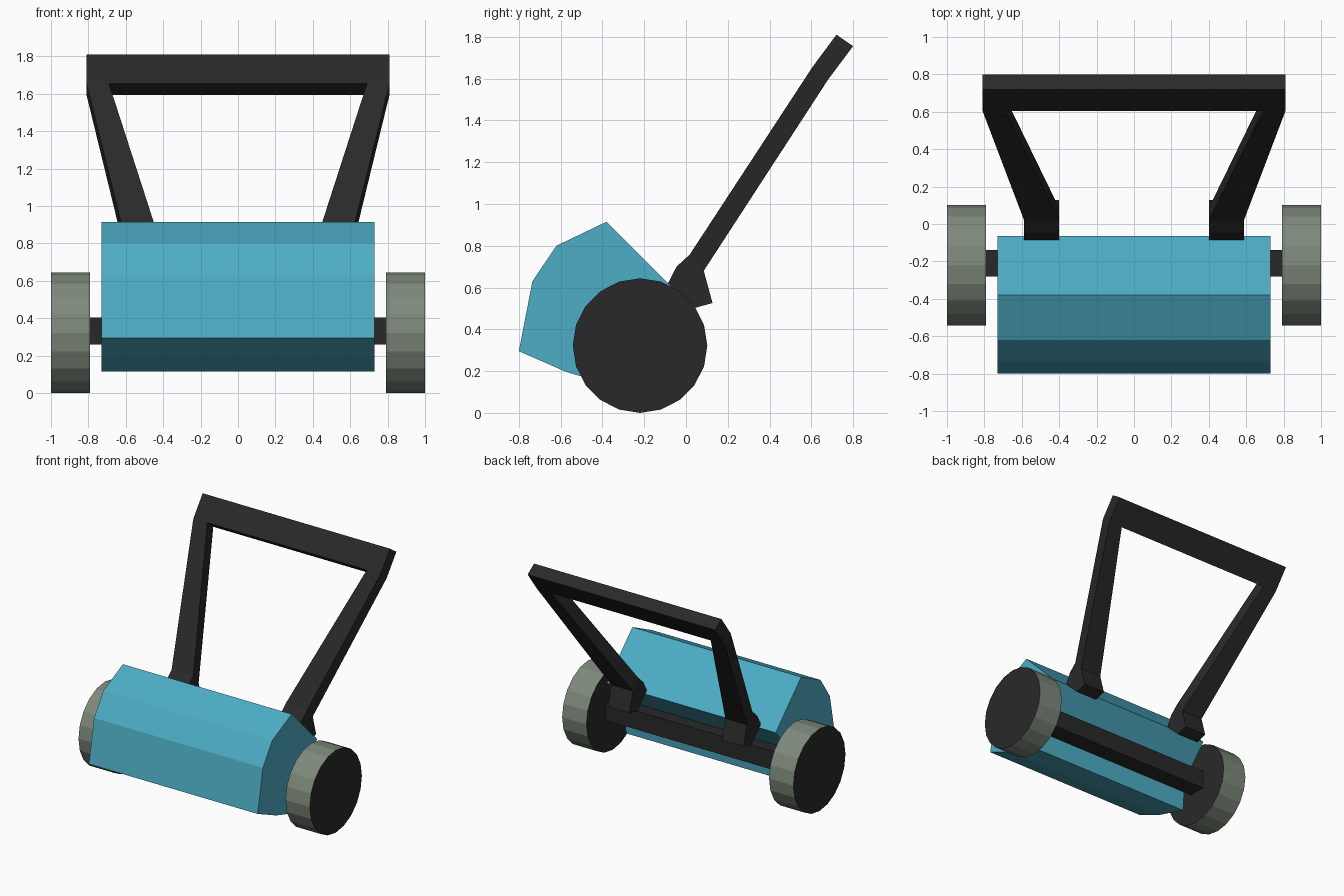
import bpy, bmesh, math

if "Cube" in bpy.data.objects:
    bpy.data.objects.remove(bpy.data.objects["Cube"])


def material(name, rgb):
    m = bpy.data.materials.new(name)
    m.diffuse_color = (*rgb, 1)
    m.use_nodes = True
    m.node_tree.nodes["Principled BSDF"].inputs["Base Color"].default_value = m.diffuse_color
    return m


BLUE = material("blue_paint", (0.075, 0.42, 0.56))
DARK = material("dark_plastic", (0.022, 0.022, 0.022))
GREY = material("grey_tread", (0.21, 0.25, 0.2))


def make_object(name, bm, *mats):
    bmesh.ops.recalc_face_normals(bm, faces=bm.faces)
    me = bpy.data.meshes.new(name)
    bm.to_mesh(me)
    bm.free()
    for m in mats:
        me.materials.append(m)
    ob = bpy.data.objects.new(name, me)
    bpy.context.collection.objects.link(ob)
    return ob


def loft(bm, rings):
    """Join matching rings of points with quads and cap both ends."""
    loops = [[bm.verts.new(p) for p in ring] for ring in rings]
    n = len(loops[0])
    for a, b in zip(loops, loops[1:]):
        for i in range(n):
            j = (i + 1) % n
            bm.faces.new((a[i], a[j], b[j], b[i]))
    return [bm.faces.new(loops[0]), bm.faces.new(loops[-1])]


def extrude_x(name, profile, x0, x1, mat, cap_mat=None):
    """Extrude a (y, z) profile along x."""
    bm = bmesh.new()
    caps = loft(bm, [[(x, y, z) for y, z in profile] for x in (x0, x1)])
    if cap_mat:
        for f in caps:
            f.material_index = 1
        return make_object(name, bm, mat, cap_mat)
    return make_object(name, bm, mat)


# Faceted housing, recessed at the back around the axle
housing = [(-0.38, 0.915), (-0.62, 0.80), (-0.735, 0.63), (-0.80, 0.295),
           (-0.57, 0.195), (-0.30, 0.115), (-0.28, 0.36), (-0.065, 0.60)]
extrude_x("housing", housing, -0.73, 0.73, BLUE)

# Square axle
axle = [(-0.28, 0.26), (-0.14, 0.26), (-0.14, 0.405), (-0.28, 0.405)]
extrude_x("axle", axle, -0.80, 0.80, DARK)

# Handle crossbar
crossbar = [(0.605, 1.655), (0.72, 1.81), (0.80, 1.755), (0.68, 1.595)]
extrude_x("handle_crossbar", crossbar, -0.81, 0.81, DARK)

# Profiles for the wheels and the handle brackets
wheel = [(-0.22 + 0.322 * math.cos(math.tau * i / 20),
          0.322 + 0.322 * math.sin(math.tau * i / 20)) for i in range(20)]
bracket = [(-0.045, 0.70), (0.018, 0.758), (0.085, 0.68),
           (0.127, 0.526), (0.035, 0.50), (-0.088, 0.617)]

for side, s in (("right", 1), ("left", -1)):
    extrude_x(f"{side}_wheel", wheel, s * 0.79, s * 1.0, GREY, DARK)
    extrude_x(f"{side}_handle_bracket", bracket, s * 0.40, s * 0.587, DARK)
    # Arm splaying outward from the bracket to the crossbar
    bm = bmesh.new()
    loft(bm, [[(s * xi, yf, zf), (s * xo, yf, zf), (s * xo, yb, zb), (s * xi, yb, zb)]
              for xi, xo, yf, zf, yb, zb in (
                  (0.40, 0.587, 0.018, 0.758, 0.085, 0.68),
                  (0.69, 0.81, 0.605, 1.655, 0.68, 1.595))])
    make_object(f"{side}_handle_arm", bm, DARK)
